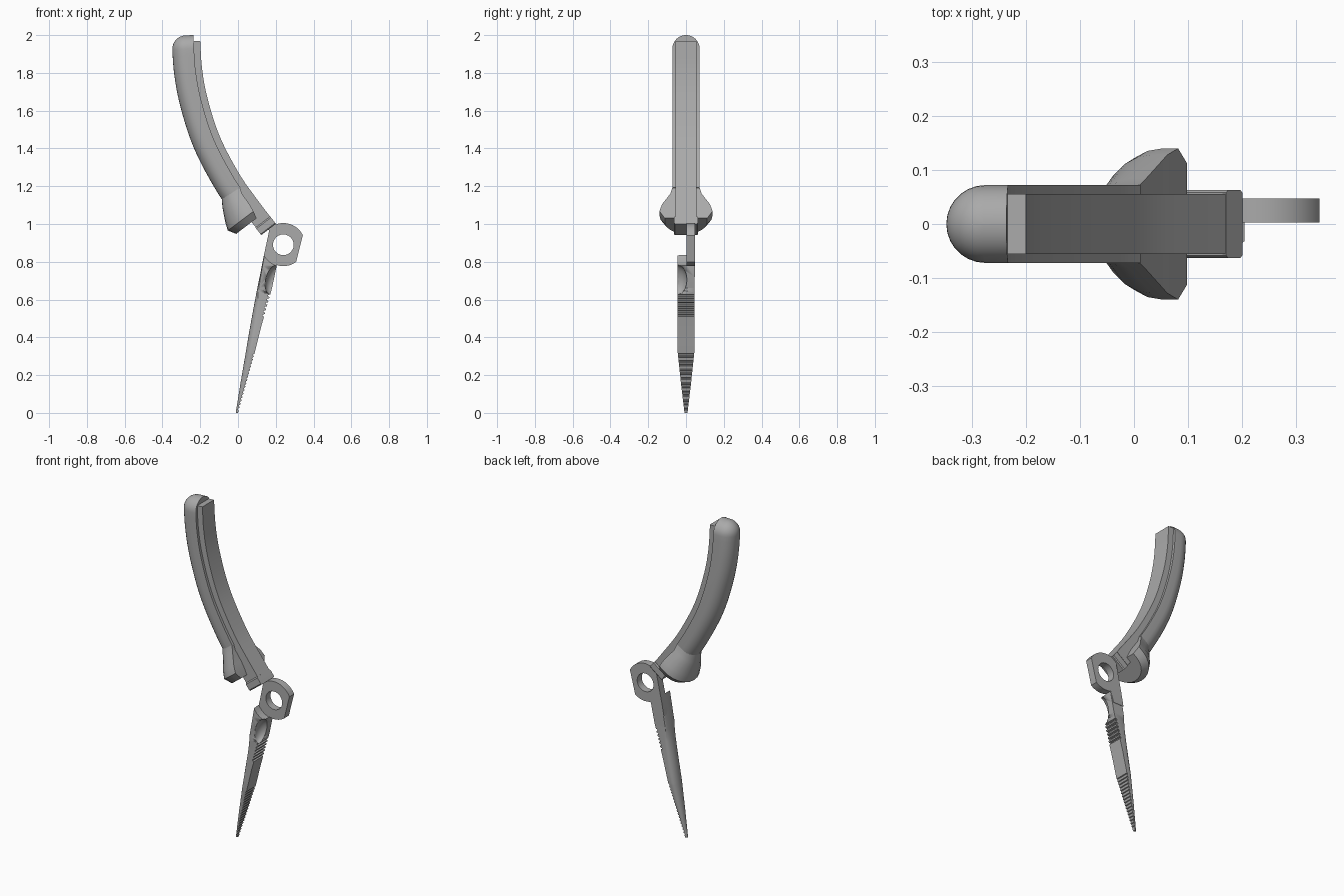
import bpy, bmesh, math
from mathutils import Vector

if "Cube" in bpy.data.objects:
    bpy.data.objects.remove(bpy.data.objects["Cube"])

steel = bpy.data.materials.new("grey")
steel.diffuse_color = (0.40, 0.40, 0.40, 1)
steel.use_nodes = True
steel.node_tree.nodes["Principled BSDF"].inputs["Base Color"].default_value = steel.diffuse_color


def finish(name, bm, smooth=True):
    bmesh.ops.recalc_face_normals(bm, faces=bm.faces[:])
    me = bpy.data.meshes.new(name)
    bm.to_mesh(me)
    bm.free()
    ob = bpy.data.objects.new(name, me)
    bpy.context.collection.objects.link(ob)
    me.materials.append(steel)
    if smooth:
        bpy.ops.object.select_all(action='DESELECT')
        ob.select_set(True)
        bpy.context.view_layer.objects.active = ob
        bpy.ops.object.shade_smooth_by_angle(angle=math.radians(28))
    return ob


def loft(name, sections):
    """Skin a list of equal-length point rings and cap both ends."""
    bm = bmesh.new()
    rings = [[bm.verts.new(p) for p in sec] for sec in sections]
    for a, b in zip(rings, rings[1:]):
        n = len(a)
        for i in range(n):
            j = (i + 1) % n
            bm.faces.new((a[i], a[j], b[j], b[i]))
    bm.faces.new(rings[0])
    bm.faces.new(rings[-1])
    return finish(name, bm)


def prism(name, outline, y0, y1, smooth=True):
    """Extrude an x/z outline along y."""
    bm = bmesh.new()
    a = [bm.verts.new((x, y0, z)) for x, z in outline]
    b = [bm.verts.new((x, y1, z)) for x, z in outline]
    n = len(a)
    for i in range(n):
        j = (i + 1) % n
        bm.faces.new((a[i], a[j], b[j], b[i]))
    bm.faces.new(a)
    bm.faces.new(b)
    return finish(name, bm, smooth)


def arc(cx, cz, r, a0, a1, n):
    return [(cx + r * math.cos(math.radians(a0 + (a1 - a0) * i / n)),
             cz + r * math.sin(math.radians(a0 + (a1 - a0) * i / n))) for i in range(n + 1)]


def cut(ob, cutter):
    m = ob.modifiers.new("cut", 'BOOLEAN')
    m.operation = 'DIFFERENCE'
    m.solver = 'EXACT'
    m.object = cutter
    bpy.context.view_layer.objects.active = ob
    bpy.ops.object.modifier_apply(modifier=m.name)
    bpy.data.objects.remove(cutter)


# Handle path: inner edge of the handle, as a smooth curve walked by length
keys = [(-.20, 1.97), (-.19, 1.82), (-.16, 1.66), (-.095, 1.46),
        (.01, 1.26), (.105, 1.125), (.20, 1.0)]
k = [Vector(p) for p in keys]
k = [2 * k[0] - k[1]] + k + [2 * k[-1] - k[-2]]
path = []
for i in range(1, len(k) - 2):
    a, b, c, d = k[i - 1:i + 3]
    for j in range(16):
        t = j / 16
        path.append(.5 * (2 * b + (c - a) * t + (2 * a - 5 * b + 4 * c - d) * t * t
                          + (3 * b - a - 3 * c + d) * t ** 3))
path.append(k[-2])
length = sum((q - p).length for p, q in zip(path, path[1:]))


def frame(s):
    """Point, tangent and backward normal at length s along the path."""
    run = 0
    for i, (p, q) in enumerate(zip(path, path[1:])):
        step = (q - p).length
        if run + step >= s or i == len(path) - 2:
            lo, hi = path[max(i - 2, 0)], path[min(i + 3, len(path) - 1)]
            t = (hi - lo).normalized()
            return p + (q - p) * ((s - run) / step), t, Vector((t.y, -t.x))
        run += step


def place(s, profile, shift=0):
    p, t, n = frame(s)
    out = []
    for d, y in profile:
        w = p + n * d + t * shift
        out.append((w.x, y, w.y))
    return out


def d_shape(front, mid, back, hw, n=14):
    """Rounded back with straight sides running to the front."""
    pts = [(front, -hw)]
    for i in range(n + 1):
        a = -math.pi / 2 + math.pi * i / n
        pts.append((mid + (back - mid) * math.cos(a), hw * math.sin(a)))
    return pts + [(front, hw)]


def box(front, back, hw):
    return [(front, -hw), (back, -hw), (back, hw), (front, hw)]


# Grip sleeve with domed top
R, start = .072, .04
secs = []
for i in range(8, 0, -1):
    a = math.radians(88 * i / 8)
    c = math.cos(a)
    secs.append(place(start, d_shape(.035, .078, .078 + R * c, R * c), -R * math.sin(a)))
N = 24
for i in range(N + 1):
    secs.append(place(start + (length - .265 - start) * i / N, d_shape(.035, .078, .150, R)))
loft("grip", secs)

# Flared finger guard
guard = [(-.27, .035, .078, .150, .071), (-.235, .046, .085, .174, .083),
         (-.165, .048, .085, .208, .128), (-.125, .053, .09, .223, .14),
         (-.086, .062, .095, .198, .112)]
loft("finger_guard", [place(length + s, d_shape(f, m, b, h, 12)) for s, f, m, b, h in guard])

# Flat handle core and its end collar
loft("handle_core", [place(length * i / 28, box(0, .06 if i < 2 else .095, .056))
                     for i in range(29)])
loft("core_collar", [place(length + s, box(-.001, .097, h))
                     for s, h in ((-.05, .058), (-.043, .063), (-.006, .063), (0, .058))])

# Pivot plate with clipped side and round hole
CX, CZ = .24, .89
outline = arc(CX, CZ, .115, 26, 132, 16) + [(.14, 1.0), (.165, .965), (.13, .80), (.115, .72), (.185, .72)]
outline += arc(CX, CZ, .113, 252, 307, 8)
plate = prism("pivot_plate", outline, .003, .0475, False)
cut(plate, prism("hole_cutter", arc(CX, CZ, .055, 0, 345, 23), -.2, .2, False))
bpy.ops.object.select_all(action='DESELECT')
plate.select_set(True)
bpy.context.view_layer.objects.active = plate
bpy.ops.object.shade_smooth_by_angle(angle=math.radians(28))

# Jaw: height, outer edge, gripping edge, half width, back rounding
jaw_keys = [(0, -.012, 0, .008, .6), (.15, .012, .042, .026, .6), (.32, .041, .089, .044, .6),
            (.45, .063, .121, .045, .55), (.575, .086, .156, .045, .35), (.66, .102, .180, .045, .1),
            (.78, .127, .205, .045, .04), (.85, .140, .200, .045, .04)]


def jaw_at(z):
    for a, b in zip(jaw_keys, jaw_keys[1:]):
        if z <= b[0]:
            t = (z - a[0]) / (b[0] - a[0])
            return [u + (v - u) * t for u, v in zip(a, b)][1:]
    return jaw_keys[-1][1:]


def jaw_ring(z, notch=0):
    xl, xr, hw, rnd = jaw_at(z)
    r = rnd * (xr - xl)
    pts = [(xr - notch, -hw, z)]
    for i in range(11):
        a = -math.pi / 2 + math.pi * i / 10
        pts.append((xl + r - r * math.cos(a), hw * math.sin(a), z))
    return pts + [(xr - notch, hw, z)]


levels = [(0, 0)]
for z0, z1, count, depth in ((.015, .32, 17, .005), (.51, .635, 6, .010)):
    p = (z1 - z0) / count
    for i in range(count):
        levels += [(z0 + p * i, 0), (z0 + p * (i + .12), depth),
                   (z0 + p * (i + .5), depth), (z0 + p * (i + .62), 0)]
levels += [(z, 0) for z in (.32, .38, .45, .637, .66, .72, .78, .85)]
jaw = loft("jaw", [jaw_ring(z, d) for z, d in sorted(levels)])

# Clearance arc for the mating half, and the scooped cutter recess
cut(jaw, prism("arc_cutter", arc(CX, CZ, .116, 0, 352.5, 47), -.2, .003, False))
bm = bmesh.new()
bmesh.ops.create_uvsphere(bm, u_segments=24, v_segments=16, radius=1)
for v in bm.verts:
    x, y, z = v.co.x * .042, v.co.y * .05, v.co.z * .078
    v.co = (.188 + x + .2 * z, -.045 + y, .705 + z)
cut(jaw, finish("scoop_cutter", bm))
